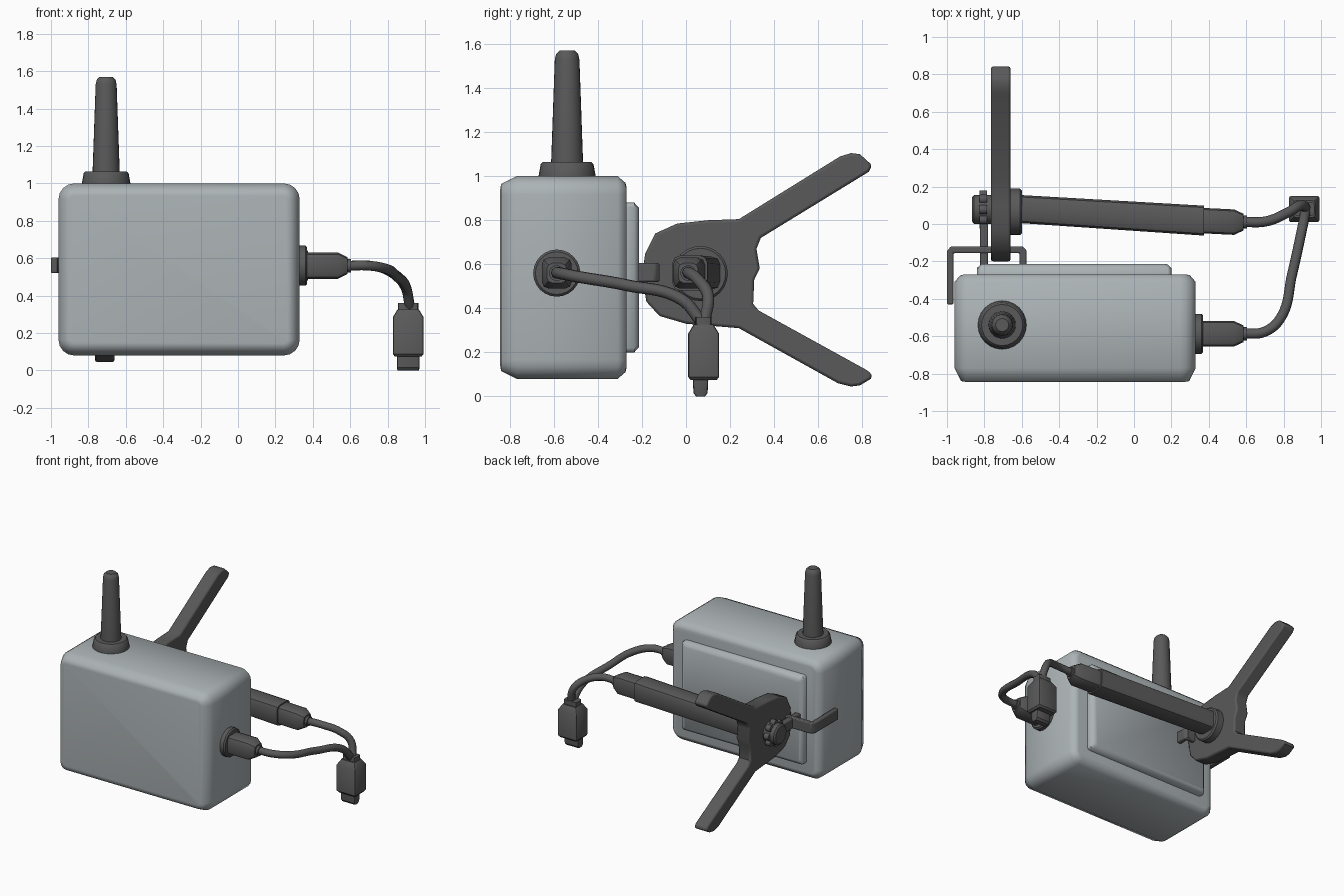
import bpy, bmesh
from math import pi, sin, cos, radians

cube = bpy.data.objects.get("Cube")
if cube:
    bpy.data.objects.remove(cube, do_unlink=True)


def material(name, color):
    m = bpy.data.materials.new(name)
    m.use_nodes = True
    m.diffuse_color = color
    m.node_tree.nodes["Principled BSDF"].inputs["Base Color"].default_value = color
    return m


GREY = material("light grey casing", (0.41, 0.45, 0.465, 1))
DARK = material("dark grey plastic", (0.1, 0.1, 0.102, 1))

# Maps (u, v, t) to world space, t running along the named axis
AXES = {"x": lambda u, v, t: (t, u, v),
        "y": lambda u, v, t: (u, t, v),
        "z": lambda u, v, t: (u, v, t)}


def smooth(ob, angle):
    bpy.ops.object.select_all(action="DESELECT")
    ob.select_set(True)
    bpy.context.view_layer.objects.active = ob
    bpy.ops.object.shade_smooth_by_angle(angle=radians(angle))


def finish(name, bm, mat, angle):
    bmesh.ops.remove_doubles(bm, verts=bm.verts, dist=0.0001)
    bmesh.ops.recalc_face_normals(bm, faces=bm.faces)
    mesh = bpy.data.meshes.new(name)
    bm.to_mesh(mesh)
    bm.free()
    mesh.materials.append(mat)
    ob = bpy.data.objects.new(name, mesh)
    bpy.context.collection.objects.link(ob)
    smooth(ob, angle)
    return ob


def rounded_rect(w, h, r, seg):
    """Half sizes w and h with corner radius r; r = w = h gives a circle."""
    pts = []
    for k, (sx, sy) in enumerate([(1, 1), (-1, 1), (-1, -1), (1, -1)]):
        for i in range(seg + 1):
            a = (k + i / seg) * pi / 2
            pts.append((sx * (w - r) + r * cos(a), sy * (h - r) + r * sin(a)))
    return pts


def loft(name, axis, stations, mat=DARK, seg=6, angle=35):
    """Stations are (t, centre u, centre v, half w, half h, corner radius)."""
    bm = bmesh.new()
    rings = []
    for t, cu, cv, w, h, r in stations:
        rings.append([bm.verts.new(AXES[axis](cu + u, cv + v, t))
                      for u, v in rounded_rect(w, h, r, seg)])
    n = len(rings[0])
    for a, b in zip(rings, rings[1:]):
        for i in range(n):
            j = (i + 1) % n
            bm.faces.new((a[i], a[j], b[j], b[i]))
    bm.faces.new(rings[0])
    bm.faces.new(rings[-1])
    return finish(name, bm, mat, angle)


def turned(name, axis, centre, profile, angle=35):
    return loft(name, axis, [(t, *centre, r, r, r) for t, r in profile], angle=angle)


def prism(name, axis, pts, lo, hi, bevel):
    bm = bmesh.new()
    face = bm.faces.new([bm.verts.new(AXES[axis](u, v, lo)) for u, v in pts])
    out = bmesh.ops.extrude_face_region(bm, geom=[face], use_keep_orig=True)
    verts = [g for g in out["geom"] if isinstance(g, bmesh.types.BMVert)]
    bmesh.ops.translate(bm, verts=verts, vec=AXES[axis](0, 0, hi - lo))
    ob = finish(name, bm, DARK, 40)
    mod = ob.modifiers.new("soft edges", "BEVEL")
    mod.width, mod.segments, mod.limit_method = bevel, 2, "ANGLE"
    mod.angle_limit = radians(45)
    return ob


def cable(name, pts, radius):
    cu = bpy.data.curves.new(name, "CURVE")
    cu.dimensions = "3D"
    cu.bevel_depth, cu.bevel_resolution, cu.use_fill_caps = radius, 3, True
    sp = cu.splines.new("BEZIER")
    sp.bezier_points.add(len(pts) - 1)
    for p, co in zip(sp.bezier_points, pts):
        p.co = co
        p.handle_left_type = p.handle_right_type = "AUTO"
    cu.materials.append(DARK)
    ob = bpy.data.objects.new(name, cu)
    bpy.context.collection.objects.link(ob)
    bpy.ops.object.select_all(action="DESELECT")
    ob.select_set(True)
    bpy.context.view_layer.objects.active = ob
    bpy.ops.object.convert(target="MESH")
    smooth(bpy.context.object, 50)


# Casing with rounded corners and softened front and back rims
def inset_ring(y, d):
    return (y, -0.315, 0.54, 0.645 - d, 0.46 - d, 0.085 - d)


loft("casing", "y", [inset_ring(y, d) for y, d in
     [(-0.845, 0.065), (-0.84, 0.035), (-0.77, 0), (-0.31, 0),
      (-0.275, 0.03), (-0.27, 0.05)]], GREY, seg=4, angle=60)
loft("back_plate", "y", [(y, -0.32, 0.54, 0.52 - d, 0.34 - d, 0.02) for y, d in
     [(-0.28, 0), (-0.235, 0), (-0.213, 0.025)]], GREY, seg=2, angle=50)

# Antenna and its collar
POLE = (-0.705, -0.54)
turned("antenna_collar", "z", POLE, [(0.99, 0.13), (1.0, 0.13), (1.055, 0.12), (1.065, 0.11)])
turned("antenna", "z", POLE, [(1.05, 0.073), (1.53, 0.056), (1.555, 0.05), (1.57, 0.035)])

# Two-armed clamp plate
clamp = [(-0.2, 0.55), (-0.185, 0.65), (-0.14, 0.74), (-0.04, 0.785), (0.1, 0.8),
         (0.24, 0.805), (0.7, 1.09), (0.75, 1.105), (0.79, 1.1), (0.845, 1.05),
         (0.83, 1.02), (0.34, 0.72), (0.32, 0.67), (0.335, 0.58), (0.31, 0.53),
         (0.305, 0.42), (0.33, 0.39), (0.82, 0.12), (0.845, 0.1), (0.84, 0.08),
         (0.79, 0.05), (0.75, 0.045), (0.69, 0.06), (0.24, 0.31), (0.0, 0.33),
         (-0.12, 0.365), (-0.18, 0.43)]
prism("clamp_plate", "x", clamp, -0.765, -0.66, 0.012)

# Lobed clamp knob and the washer on the other side
HUB = (0.078, 0.56)
turned("knob", "x", HUB, [(-0.865, 0.065), (-0.855, 0.078), (-0.76, 0.078)])
for i in range(8):
    a = i * pi / 4
    turned("knob_lobe", "x", (HUB[0] + 0.078 * cos(a), HUB[1] + 0.078 * sin(a)),
           [(-0.825, 0.024), (-0.785, 0.024)])
turned("clamp_washer", "x", (0.065, 0.558), [(-0.67, 0.125), (-0.61, 0.125), (-0.6, 0.115)])

# Bracket strip around the clamp and the post to the knob
hook = [(-1, -0.43), (-1, -0.145), (-0.98, -0.12), (-0.595, -0.12), (-0.575, -0.14),
        (-0.575, -0.23), (-0.612, -0.23), (-0.612, -0.155), (-0.965, -0.155), (-0.965, -0.43)]
prism("bracket_hook", "z", hook, 0.52, 0.605, 0.008)
prism("bracket_post", "z", [(-0.823, -0.23), (-0.78, -0.23), (-0.78, 0.04), (-0.823, 0.04)],
      0.52, 0.6, 0.008)

# Slightly angled boom
loft("boom", "x", [(-0.61, 0.08, 0.56, 0.075, 0.075, 0.035),
                   (0.375, 0.018, 0.56, 0.08, 0.08, 0.035)], seg=2)


# Cable plugs: a chamfered block, a tapered nose and a ferrule
def plug(name, start, y0, y1):
    loft(name, "x", [(start, y0, 0.56, 0.068, 0.07, 0.03),
                     (0.535, y1, 0.56, 0.068, 0.07, 0.03),
                     (0.585, y1, 0.56, 0.045, 0.045, 0.025)], seg=2)
    turned(name + "_ferrule", "x", (y1, 0.56), [(0.57, 0.035), (0.603, 0.035)])


plug("boom_plug", 0.37, 0.018, 0.01)
plug("casing_plug", 0.36, -0.587, -0.587)
turned("casing_socket", "x", (-0.587, 0.56), [(0.32, 0.107), (0.36, 0.107), (0.37, 0.097)])

# Cables meeting at the connector
cable("casing_cable", [(0.58, -0.587, 0.56), (0.7, -0.575, 0.56), (0.785, -0.5, 0.545),
                       (0.845, -0.27, 0.505), (0.9, -0.02, 0.44), (0.918, 0.07, 0.34)], 0.027)
cable("boom_cable", [(0.58, 0.01, 0.56), (0.71, 0.015, 0.56), (0.82, 0.06, 0.525),
                     (0.89, 0.1, 0.455), (0.92, 0.085, 0.34)], 0.027)

# Hanging connector: ferrule, body and tongue
END = (0.91, 0.08)
loft("connector_ferrule", "z", [(0.3, *END, 0.055, 0.036, 0.015),
                                (0.36, *END, 0.055, 0.036, 0.015)], seg=2)
loft("connector_body", "z", [(z, *END, 0.082 - d, 0.07 - d, 0.012) for z, d in
     [(0.075, 0.01), (0.088, 0), (0.285, 0), (0.327, 0.025)]], seg=2)
loft("connector_tongue", "z", [(z, 0.91, 0.066, w, h, 0.01) for z, w, h in
     [(0, 0.058, 0.02), (0.015, 0.06, 0.032), (0.09, 0.06, 0.036)]], seg=2)
